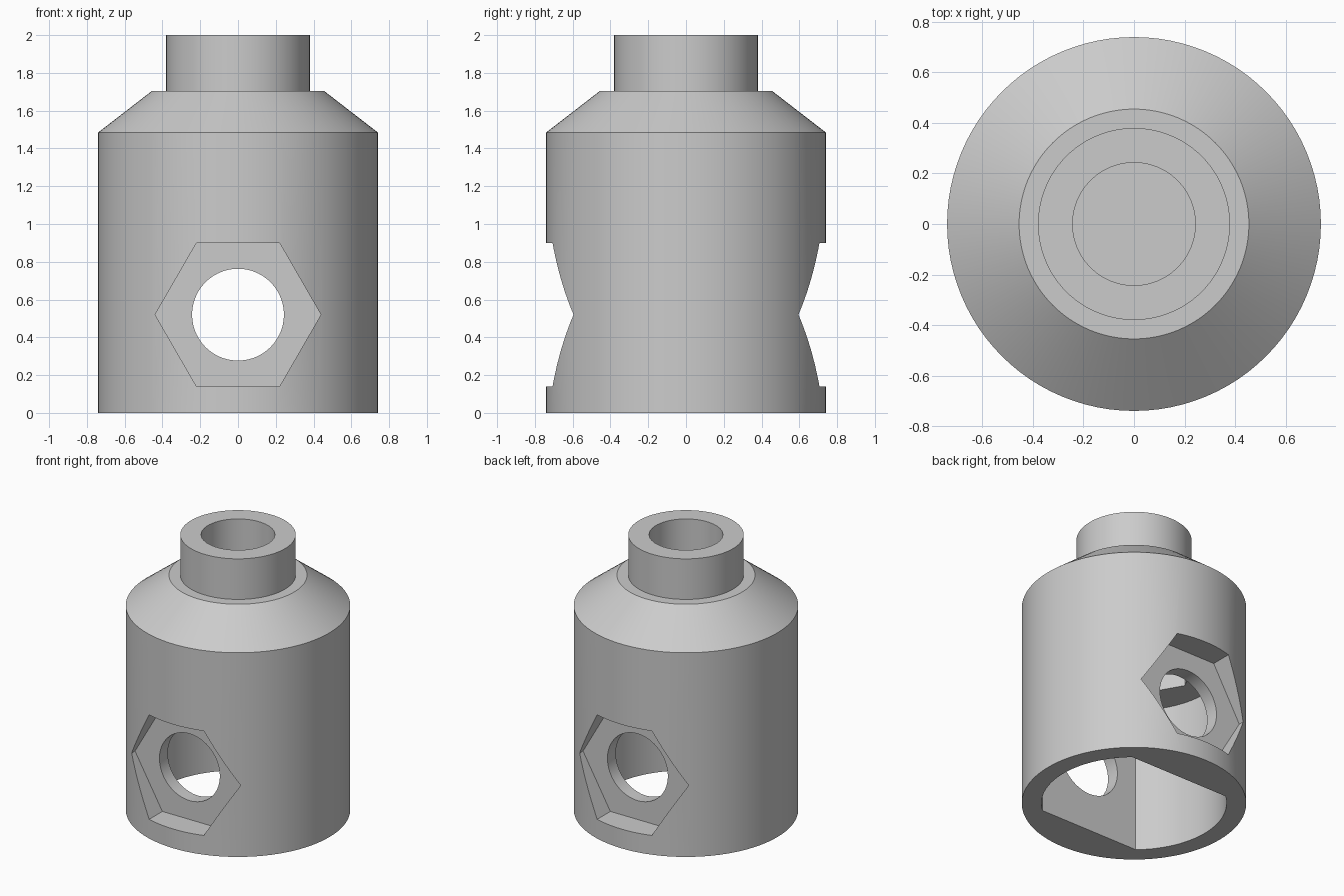
import bpy, bmesh, math
from mathutils import Matrix

if "Cube" in bpy.data.objects:
    bpy.data.objects.remove(bpy.data.objects["Cube"], do_unlink=True)

SIDES = 96
BORE = 0.243        # bolt hole radius
HEX = 0.439         # nut corner radius
HOLE_Z = 0.52       # height of the cross hole

grey = bpy.data.materials.new("plain grey")
grey.use_nodes = True
grey.diffuse_color = (0.6, 0.6, 0.6, 1)
grey.node_tree.nodes["Principled BSDF"].inputs["Base Color"].default_value = (0.6, 0.6, 0.6, 1)


def make_object(name, bm):
    bmesh.ops.recalc_face_normals(bm, faces=bm.faces)
    mesh = bpy.data.meshes.new(name)
    bm.to_mesh(mesh)
    bm.free()
    mesh.materials.append(grey)
    obj = bpy.data.objects.new(name, mesh)
    bpy.context.collection.objects.link(obj)
    return obj


def ring(radius, count):
    return [(radius * math.cos(math.tau * i / count),
             radius * math.sin(math.tau * i / count)) for i in range(count)]


def prism(name, outline, low, high, turn=None):
    """Extrude a flat outline along z, then optionally transform it."""
    bm = bmesh.new()
    bottom = [bm.verts.new((x, y, low)) for x, y in outline]
    top = [bm.verts.new((x, y, high)) for x, y in outline]
    bm.faces.new(bottom[::-1])
    bm.faces.new(top)
    for i in range(len(outline)):
        j = (i + 1) % len(outline)
        bm.faces.new((bottom[i], bottom[j], top[j], top[i]))
    if turn:
        bm.transform(turn)
    return make_object(name, bm)


def turned_body(name, profile):
    """Stack rings of (radius, height) into a closed solid."""
    bm = bmesh.new()
    rings = [[bm.verts.new((x, y, z)) for x, y in ring(r, SIDES)] for r, z in profile]
    for a, b in zip(rings, rings[1:]):
        for i in range(SIDES):
            j = (i + 1) % SIDES
            bm.faces.new((a[i], a[j], b[j], b[i]))
    bm.faces.new(rings[0][::-1])
    bm.faces.new(rings[-1])
    return make_object(name, bm)


# Outer body: barrel, sloped shoulder, ledge and neck
body = turned_body("socket_body", [(0.74, 0), (0.74, 1.485), (0.455, 1.705),
                                   (0.38, 1.705), (0.38, 2.0)])

# Main cavity: round with two flats, front and back
radius, flat = 0.61, 0.46
half = math.asin(flat / radius)
steps = 28
arc = [-half + 2 * half * i / steps for i in range(steps + 1)]
cavity_outline = [(radius * math.cos(a + s), radius * math.sin(a + s))
                  for s in (0, math.pi) for a in arc]

sideways = Matrix.Translation((0, 0, HOLE_Z)) @ Matrix.Rotation(math.pi / 2, 4, "X")
cutters = [
    prism("cavity_cutter", cavity_outline, -0.1, 1.06),
    prism("inner_nut_cutter", ring(HEX, 6), 0.9, 1.4),
    prism("neck_bore_cutter", ring(BORE, SIDES), 1.43, 2.1),
    prism("cross_hole_cutter", ring(BORE, SIDES), -1, 1, sideways),
    prism("front_nut_cutter", ring(HEX, 6), 0.556, 1, sideways),
    prism("back_nut_cutter", ring(HEX, 6), -1, -0.556, sideways),
]

# Cut every hollow out of the body
bpy.ops.object.select_all(action="DESELECT")
bpy.context.view_layer.objects.active = body
body.select_set(True)
for cutter in cutters:
    cutter.hide_render = True
    mod = body.modifiers.new(cutter.name, "BOOLEAN")
    mod.operation = "DIFFERENCE"
    mod.solver = "EXACT"
    mod.object = cutter
    bpy.ops.object.modifier_apply(modifier=mod.name)
    bpy.data.objects.remove(cutter, do_unlink=True)

bpy.ops.object.shade_smooth_by_angle(angle=math.radians(30))
